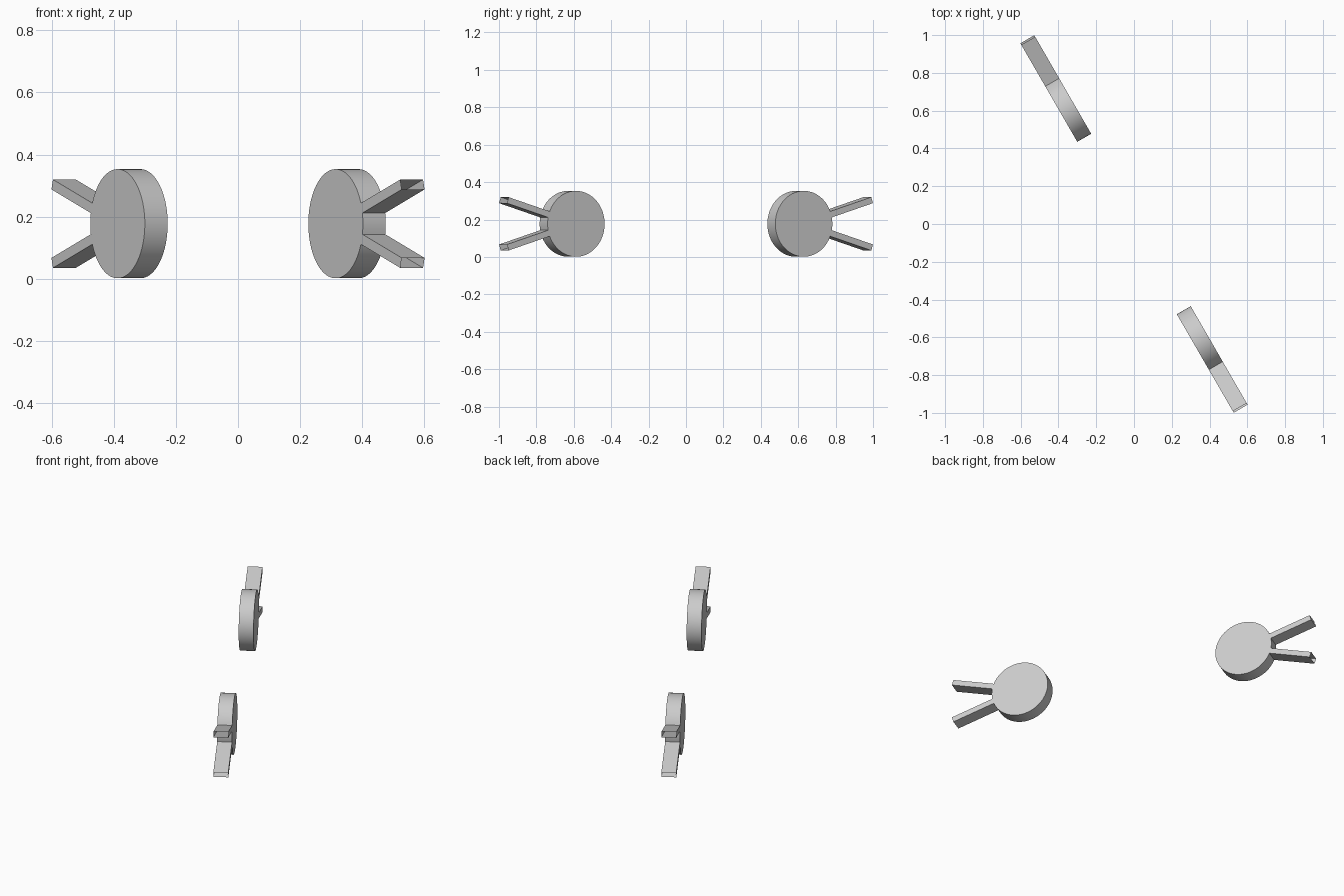
import bpy, bmesh
from math import sin, cos, asin, radians, pi
from mathutils import Matrix, Vector

if "Cube" in bpy.data.objects:
    bpy.data.objects.remove(bpy.data.objects["Cube"])

R, THICK = 0.176, 0.085           # disc radius and thickness
LENGTH, HALF = 0.44, 0.0168       # prong reach from disc centre, half width
FORK = radians(16.7)              # prong angle either side of the middle
DIST, HEIGHT = 0.703, 0.177       # disc centre from the origin, and above ground


def outline():
    """Side profile: round disc with two radial prongs; returns points and open tip edges."""
    da = asin(HALF / R)
    pts, tips = [], []

    def arc(a, b, n):
        for i in range(n + 1):
            t = a + (b - a) * i / n
            pts.append((R * cos(t), R * sin(t)))

    def tip(a):
        tips.append(len(pts))
        for s in (-HALF, HALF):
            pts.append((LENGTH * cos(a) - s * sin(a), LENGTH * sin(a) + s * cos(a)))

    arc(-FORK + da, FORK - da, 4)
    tip(FORK)
    arc(FORK + da, 2 * pi - FORK - da, 72)
    tip(-FORK)
    return pts, tips


def forked_disc(name, angle):
    pts, tips = outline()
    bm = bmesh.new()
    near = [bm.verts.new((u, -THICK / 2, v)) for u, v in pts]
    far = [bm.verts.new((u, THICK / 2, v)) for u, v in pts]
    n = len(pts)
    bm.faces.new(near)
    bm.faces.new(far[::-1])
    # rim, leaving the hollow prong tips open
    for i in range(n):
        if i not in tips:
            j = (i + 1) % n
            bm.faces.new((near[j], near[i], far[i], far[j]))
    bmesh.ops.recalc_face_normals(bm, faces=bm.faces)
    bmesh.ops.triangulate(bm, faces=[f for f in bm.faces if len(f.verts) > 4])
    bm.transform(Matrix.Rotation(angle, 4, 'Z') @ Matrix.Translation(Vector((DIST, 0, HEIGHT))))
    me = bpy.data.meshes.new(name)
    bm.to_mesh(me)
    bm.free()
    ob = bpy.data.objects.new(name, me)
    bpy.context.collection.objects.link(ob)
    bpy.ops.object.select_all(action='DESELECT')
    ob.select_set(True)
    bpy.context.view_layer.objects.active = ob
    bpy.ops.object.shade_smooth_by_angle(angle=radians(30))


# Two identical pieces on opposite sides, prongs pointing outwards
forked_disc("front_forked_disc", radians(-60))
forked_disc("back_forked_disc", radians(120))
